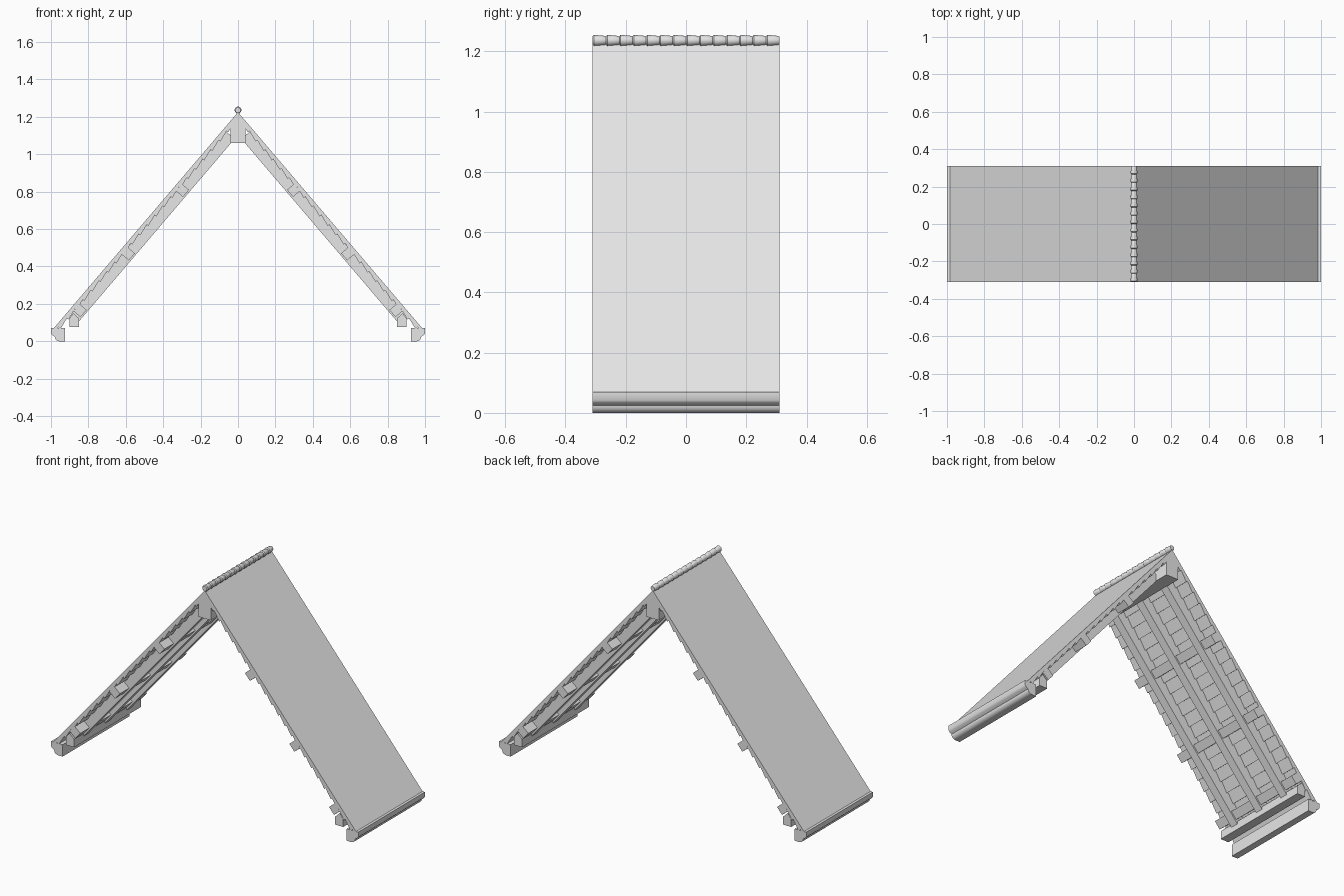
import bpy, bmesh, math
from mathutils import Vector

cube = bpy.data.objects.get("Cube")
if cube:
    bpy.data.objects.remove(cube, do_unlink=True)

# One plain grey for the whole roof
grey = bpy.data.materials.new("plain grey")
grey.use_nodes = True
grey.diffuse_color = (0.8, 0.8, 0.8, 1)
grey.node_tree.nodes["Principled BSDF"].inputs["Base Color"].default_value = (0.8, 0.8, 0.8, 1)

HALF = 0.31                                   # half depth of the roof
APEX = Vector((0, 1.225))
DOWN = Vector((0.985, -1.155)).normalized()   # down the slope, in x and z
INTO = Vector((DOWN.y, -DOWN.x))              # from the skin towards the inside
LENGTH = 1.518


def finish(bm, name, smooth=False):
    bmesh.ops.recalc_face_normals(bm, faces=bm.faces)
    mesh = bpy.data.meshes.new(name)
    bm.to_mesh(mesh)
    bm.free()
    mesh.materials.append(grey)
    obj = bpy.data.objects.new(name, mesh)
    bpy.context.collection.objects.link(obj)
    if smooth:
        bpy.ops.object.select_all(action="DESELECT")
        obj.select_set(True)
        bpy.context.view_layer.objects.active = obj
        bpy.ops.object.shade_smooth_by_angle(angle=math.radians(40))
    return obj


def add_prism(bm, profile, y0, y1, side=1):
    """Extrude an x-z profile along y."""
    front = [bm.verts.new((side * x, y0, z)) for x, z in profile]
    back = [bm.verts.new((side * x, y1, z)) for x, z in profile]
    bm.faces.new(front)
    bm.faces.new(back[::-1])
    n = len(profile)
    for i in range(n):
        j = (i + 1) % n
        bm.faces.new((front[i], back[i], back[j], front[j]))


def slope(s, depth):
    """Point at a distance down the slope and a depth under the skin."""
    return APEX + DOWN * s + INTO * depth


def slope_box(s0, s1, d0, d1):
    return [slope(s0, d0), slope(s1, d0), slope(s1, d1), slope(s0, d1)]


for side, label in ((1, "left"), (-1, "right")):
    # Outer skin, mitred at the ridge
    bm = bmesh.new()
    t = 0.014
    add_prism(bm, [APEX, slope(LENGTH, 0), slope(LENGTH, t),
                   Vector((0, APEX.y - t / DOWN.x))], -HALF, HALF, side)
    finish(bm, label + "_roof_skin")

    # Overlapping boards under the skin
    bm = bmesh.new()
    rows = 22
    step = (LENGTH - 0.07) / rows
    for i in range(rows):
        s = 0.05 + i * step
        add_prism(bm, [slope(s, 0.012), slope(s + step, 0.012),
                       slope(s + step, 0.030), slope(s, 0.019)], -HALF, HALF, side)
    finish(bm, label + "_underside_boards")

    # Rafters
    bm = bmesh.new()
    for y in (-0.2, 0, 0.2):
        add_prism(bm, slope_box(0.12, 1.405, 0.02, 0.079), y - 0.024, y + 0.024, side)
    finish(bm, label + "_rafters")

    # Purlins running the depth of the roof
    bm = bmesh.new()
    for s in (0.511, 0.957, 1.355):
        add_prism(bm, slope_box(s - 0.025, s + 0.025, 0.02, 0.07), -HALF, HALF, side)
    finish(bm, label + "_purlins")

    # Wall plate with a peaked top
    bm = bmesh.new()
    add_prism(bm, [(0.85, 0.075), (0.902, 0.075), (0.902, 0.122),
                   (0.88, 0.15), (0.85, 0.122)], -HALF, HALF, side)
    finish(bm, label + "_wall_plate")

    # Eave beam with a rounded outer moulding
    curve = [(0.98 - 0.025 + 0.025 * math.cos(a), 0.025 - 0.025 * math.sin(a))
             for a in (math.pi / 2 * k / 5 for k in range(6))]
    bm = bmesh.new()
    add_prism(bm, [(0.925, 0), (0.925, 0.07), (1, 0.07), (1, 0.042),
                   (0.994, 0.034)] + curve, -HALF, HALF, side)
    finish(bm, label + "_eave_beam", True)

# Ridge beam with a peaked top
bm = bmesh.new()
add_prism(bm, [(-0.04, 1.06), (0.04, 1.06), (0.04, 1.16), (0, 1.205), (-0.04, 1.16)],
          -HALF, HALF)
finish(bm, "ridge_beam")

# Ridge cap of tapered round tiles, each with a wider collar
bm = bmesh.new()
count, sides = 14, 12
pitch = 2 * HALF / count
for i in range(count):
    start = -HALF + i * pitch
    rings = []
    for f, r in ((0, 0.014), (0.1, 0.019), (0.5, 0.017), (0.9, 0.0155), (1, 0.013)):
        rings.append([bm.verts.new((r * math.cos(a), start + f * pitch, 1.236 + r * math.sin(a)))
                      for a in (math.tau * k / sides for k in range(sides))])
    for a, b in zip(rings, rings[1:]):
        for k in range(sides):
            m = (k + 1) % sides
            bm.faces.new((a[k], a[m], b[m], b[k]))
    bm.faces.new(rings[0])
    bm.faces.new(rings[-1])
finish(bm, "ridge_cap_tiles", True)
